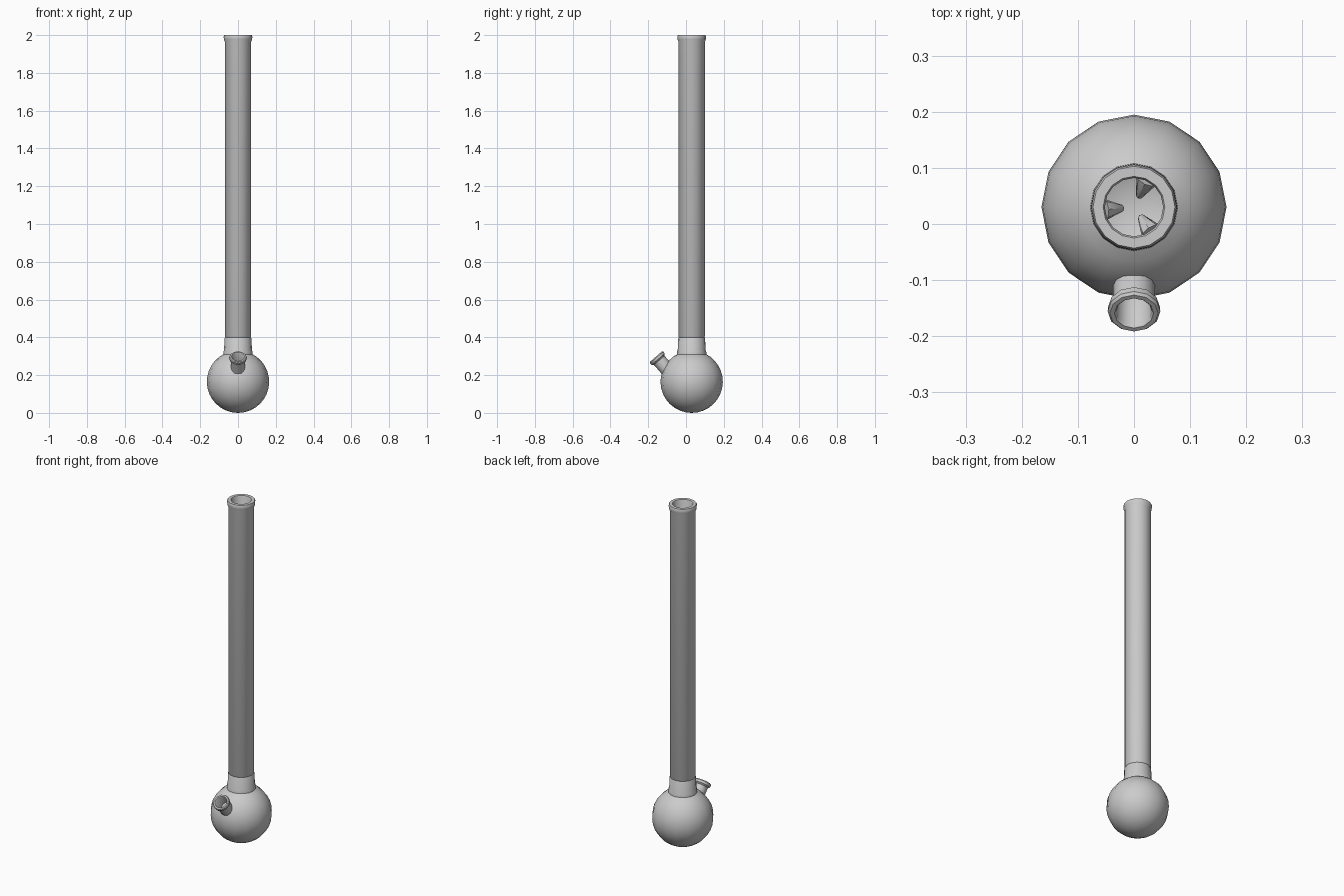
import bpy, bmesh, math
from mathutils import Matrix, Vector

if "Cube" in bpy.data.objects:
    bpy.data.objects.remove(bpy.data.objects["Cube"], do_unlink=True)

grey = bpy.data.materials.new("plain grey")
grey.use_nodes = True
colour = (0.6, 0.6, 0.6, 1)
grey.diffuse_color = colour
grey.node_tree.nodes["Principled BSDF"].inputs["Base Color"].default_value = colour

CENTRE_Y = 0.03
R = 0.165


def lathe(name, profile, sides, matrix, closed=True):
    """Spin a (radius, height) profile around its local z axis."""
    bm = bmesh.new()
    rings = []
    for r, z in profile:
        if r < 1e-5:
            rings.append([bm.verts.new((0, 0, z))] * sides)
            continue
        rings.append([bm.verts.new((r * math.cos(2 * math.pi * i / sides),
                                    r * math.sin(2 * math.pi * i / sides), z))
                      for i in range(sides)])
    pairs = list(zip(rings, rings[1:]))
    if closed:
        pairs.append((rings[-1], rings[0]))
    for a, b in pairs:
        for i in range(sides):
            j = (i + 1) % sides
            loop = list(dict.fromkeys((a[i], a[j], b[j], b[i])))
            if len(loop) > 2:
                bm.faces.new(loop)
    bmesh.ops.recalc_face_normals(bm, faces=bm.faces)
    mesh = bpy.data.meshes.new(name)
    bm.to_mesh(mesh)
    bm.free()
    mesh.materials.append(grey)
    obj = bpy.data.objects.new(name, mesh)
    obj.matrix_world = matrix
    bpy.context.collection.objects.link(obj)
    bpy.ops.object.select_all(action="DESELECT")
    obj.select_set(True)
    bpy.context.view_layer.objects.active = obj
    bpy.ops.object.shade_smooth_by_angle(angle=math.radians(35))
    return obj


def arc(radius, start, end, steps):
    """Sphere profile between two polar angles measured from the bottom."""
    return [(radius * math.sin(a), R - radius * math.cos(a))
            for a in (start + (end - start) * i / steps for i in range(steps + 1))]


upright = Matrix.Translation((0, CENTRE_Y, 0))

# Hollow round base, open under the neck
opening = math.pi - math.asin(0.07 / R)
inner_opening = math.pi - math.asin(0.052 / 0.155)
lathe("round_base", arc(R, 0, opening, 14) + arc(0.155, inner_opening, 0, 14),
      16, upright, closed=False)

# Neck collar with a flared foot
lathe("neck_collar", [(0.078, 0.308), (0.077, 0.325), (0.074, 0.332),
                      (0.071, 0.395), (0.068, 0.4), (0.052, 0.4), (0.052, 0.308)],
      16, upright)

# Long tube with a rolled rim
lathe("long_tube", [(0.067, 0.4), (0.07, 0.405), (0.07, 1.965), (0.075, 1.978),
                    (0.076, 1.992), (0.073, 2.0), (0.055, 2.0), (0.052, 1.994),
                    (0.052, 0.4)], 16, upright)

# Three inward pinches near the bottom of the tube
for k in range(3):
    angle = math.radians(65 + 120 * k)
    outward = Vector((math.cos(angle), math.sin(angle), 0))
    axis = (-outward + Vector((0, 0, -0.5))).normalized()
    place = Matrix.Translation(outward * 0.054 + Vector((0, CENTRE_Y, 0.48)))
    lathe(f"pinch_{k + 1}", [(0, 0), (0.02, 0), (0.006, 0.037), (0, 0.041)], 8,
          place @ axis.to_track_quat("Z", "Y").to_matrix().to_4x4(), closed=False)

# Slanted side spout with a lip
spout = Matrix.Translation((0, -0.159, 0.298)) @ Matrix.Rotation(math.radians(41), 4, "X")
lathe("side_spout", [(0.037, -0.1), (0.037, -0.026), (0.046, -0.018), (0.047, -0.005),
                     (0.043, 0), (0.035, 0), (0.032, -0.004), (0.03, -0.1)], 12, spout)
